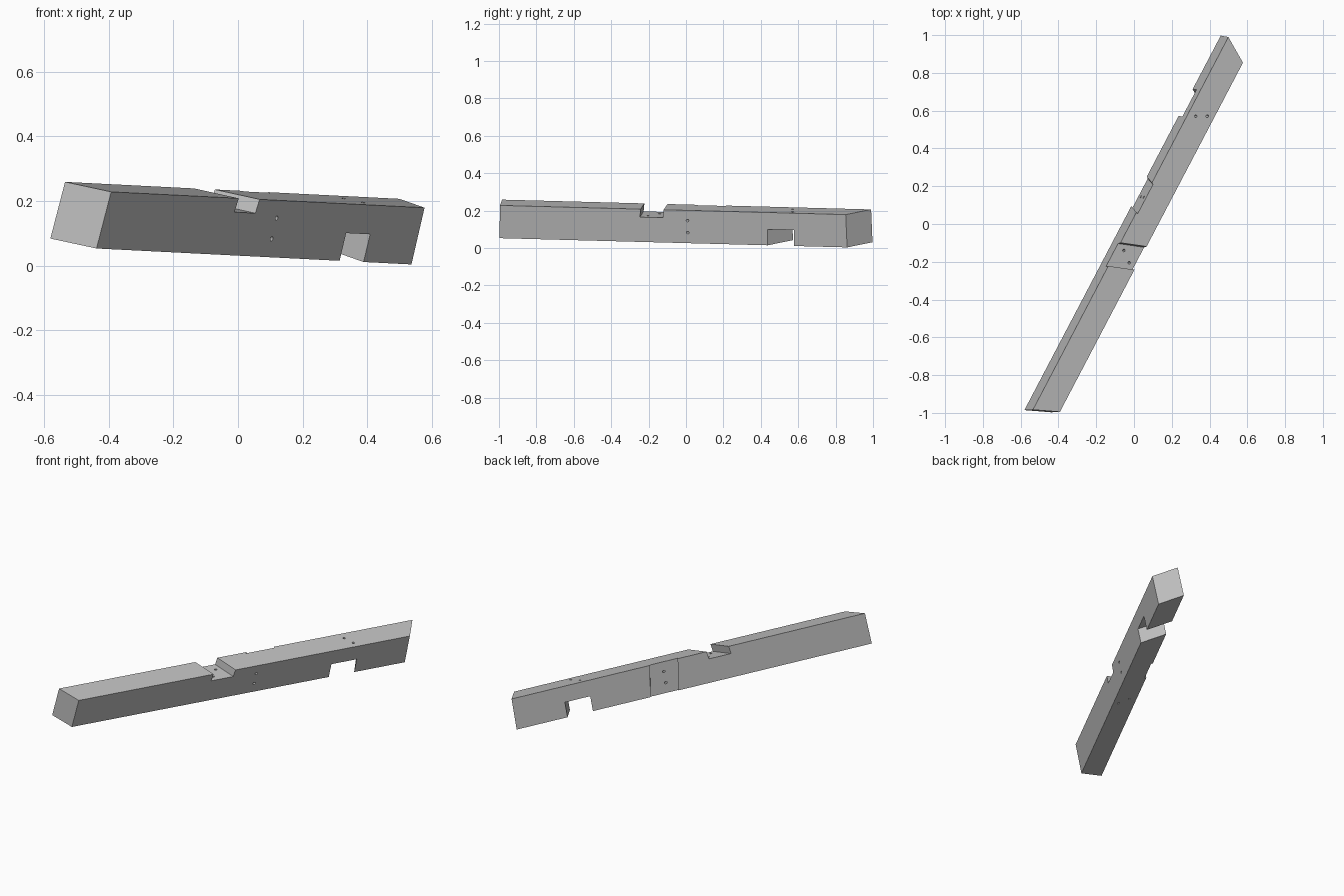
import bpy
import bmesh
from mathutils import Matrix, Vector

if "Cube" in bpy.data.objects:
    bpy.data.objects.remove(bpy.data.objects["Cube"], do_unlink=True)

# Beam frame: along its length, across its width, up its height
along = Vector((0.464, 0.885, -0.0235)).normalized()
across = Vector((-0.861, 0.459, 0.218))
across = (across - along * across.dot(along)).normalized()
up = along.cross(across)
frame = Matrix((along, across, up)).transposed().to_4x4()
WIDTH, BOTTOM, TOP = 0.0675, 0.043, 0.223
MIDDLE = (BOTTOM + TOP) / 2

grey = bpy.data.materials.new("timber_grey")
grey.use_nodes = True
colour = (0.52, 0.52, 0.52, 1)
grey.diffuse_color = colour
grey.node_tree.nodes["Principled BSDF"].inputs["Base Color"].default_value = colour


def make_object(name, bm):
    bmesh.ops.recalc_face_normals(bm, faces=bm.faces)
    mesh = bpy.data.meshes.new(name)
    bm.to_mesh(mesh)
    bm.free()
    mesh.transform(frame)
    mesh.materials.append(grey)
    obj = bpy.data.objects.new(name, mesh)
    bpy.context.collection.objects.link(obj)
    return obj


def block(name, start, end, v_range, w_range):
    """Box with skewed ends; start and end are (position, slope across, slope up)."""
    bm = bmesh.new()
    bmesh.ops.create_cube(bm, size=2)
    for vert in bm.verts:
        pos, slope_v, slope_w = end if vert.co.x > 0 else start
        v, w = v_range[vert.co.y > 0], w_range[vert.co.z > 0]
        vert.co = (pos + slope_v * v + slope_w * (w - MIDDLE), v, w)
    return make_object(name, bm)


def drill(name, a, b):
    """Thin cylinder between two points in the beam frame."""
    a, b = Vector(a), Vector(b)
    bm = bmesh.new()
    turn = (b - a).to_track_quat("Z", "Y").to_matrix().to_4x4()
    bmesh.ops.create_cone(bm, cap_ends=True, segments=12, radius1=0.007, radius2=0.007,
                          depth=(b - a).length, matrix=Matrix.Translation((a + b) / 2) @ turn)
    return make_object(name, bm)


# Timber with compound mitred ends
beam = block("notched_beam", (-1.106, -0.42, 0.105), (1.0575, 0.62, 0.045),
             (-WIDTH, WIDTH), (BOTTOM, TOP))

wide = (-0.2, 0.2)
cutters = [
    # Notch across the top, housing under the far half, shallow side recess
    block("top_notch", (-0.26, -0.35, 0.2), (-0.121, -0.35, 0.2), wide, (0.179, 0.3)),
    block("bottom_notch", (0.579, 0.61, 0.06), (0.739, 0.61, 0.06), wide, (-0.1, 0.131)),
    block("side_recess", (0.024, 0.62, -0.11), (0.2, 0.62, -0.11), (0.058, 0.2), (-0.1, 0.4)),
]
# Peg holes through the side recess
for u, w in ((0.106, 0.167), (0.102, 0.101)):
    cutters.append(drill("side_hole", (u - 0.07, -0.1, w), (u + 0.07, 0.1, w)))
# Peg holes through the two notches
for u, v, slope in ((-0.149, 0.022, 0.2), (-0.193, -0.034, 0.2),
                    (0.65, 0.025, 0.06), (0.68, -0.031, 0.06)):
    cutters.append(drill("upright_hole", (u - 0.2 * slope, v, 0), (u + 0.1 * slope, v, 0.3)))

for cutter in cutters:
    cutter.hide_render = True
    cut = beam.modifiers.new(cutter.name, "BOOLEAN")
    cut.operation = "DIFFERENCE"
    cut.solver = "EXACT"
    cut.object = cutter

# Bake the cuts and discard the cutters
bpy.context.view_layer.update()
result = bpy.data.meshes.new_from_object(beam.evaluated_get(bpy.context.evaluated_depsgraph_get()))
beam.modifiers.clear()
beam.data = result
for cutter in cutters:
    bpy.data.objects.remove(cutter, do_unlink=True)
